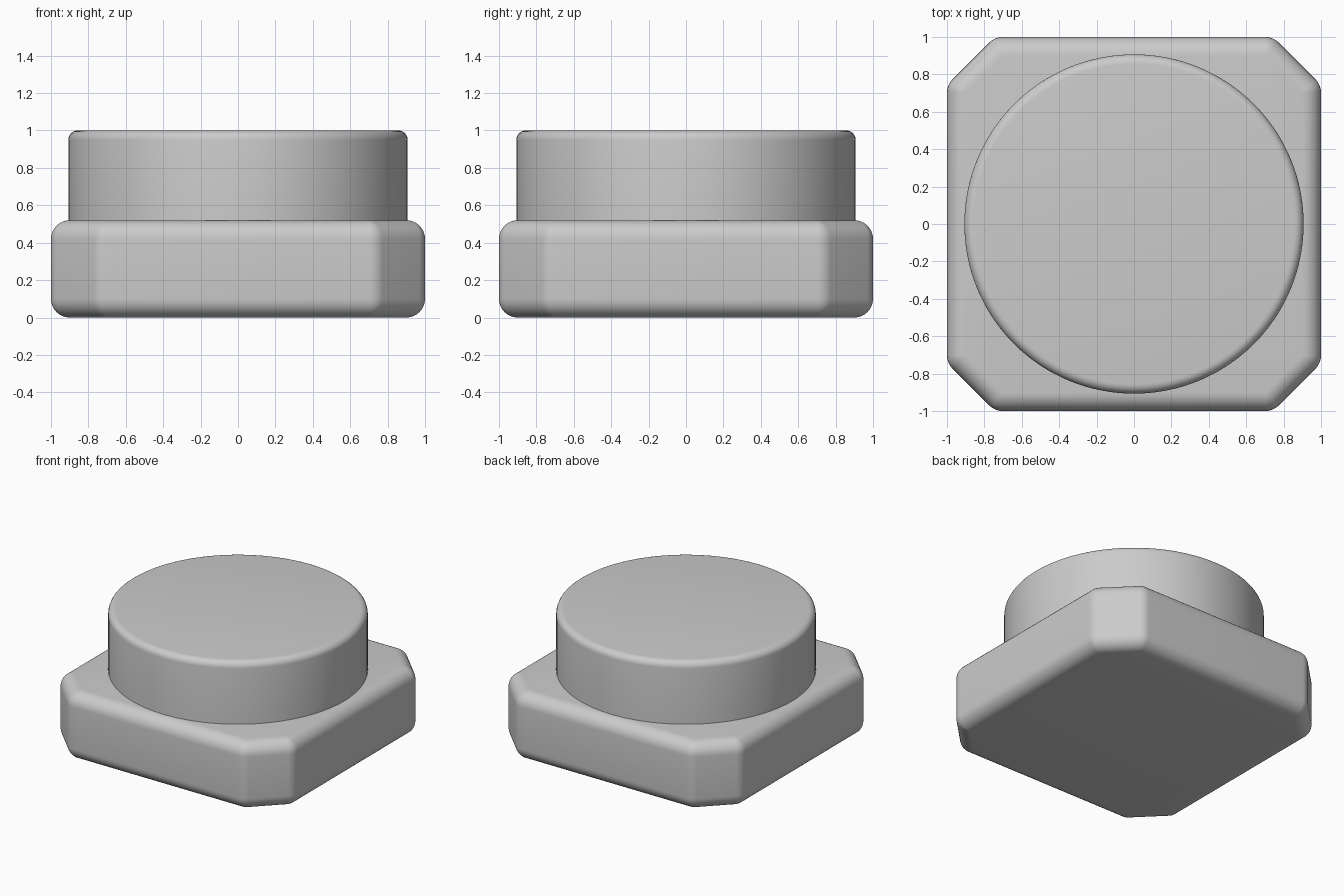
import bpy
import bmesh
from math import pi, sin, cos, radians

cube = bpy.data.objects.get("Cube")
if cube:
    bpy.data.objects.remove(cube)

gray = bpy.data.materials.new("plain gray")
gray.use_nodes = True
color = (0.6, 0.6, 0.6, 1)
gray.diffuse_color = color
gray.node_tree.nodes["Principled BSDF"].inputs["Base Color"].default_value = color


def add_object(name, bm):
    bmesh.ops.recalc_face_normals(bm, faces=bm.faces)
    mesh = bpy.data.meshes.new(name)
    bm.to_mesh(mesh)
    bm.free()
    mesh.materials.append(gray)
    obj = bpy.data.objects.new(name, mesh)
    bpy.context.collection.objects.link(obj)
    bpy.ops.object.select_all(action="DESELECT")
    obj.select_set(True)
    bpy.context.view_layer.objects.active = obj
    bpy.ops.object.shade_smooth_by_angle(angle=radians(35))
    return obj


# Base: square plate with cut corners, every edge filleted
RADIUS, HEIGHT, STEPS = 0.1, 0.52, 8
side, cut = 1 - RADIUS, 0.702          # centres of the corner fillets
corners = [(side, -cut), (side, cut), (cut, side), (-cut, side),
           (-side, cut), (-side, -cut), (-cut, -side), (cut, -side)]


def outline(offset):
    """Octagon grown by offset, with an arc of 45 degrees round each corner."""
    points = []
    for i, (x, y) in enumerate(corners):
        for k in range(STEPS + 1):
            a = pi / 4 * (i - 1 + k / STEPS)
            points.append((x + offset * cos(a), y + offset * sin(a)))
    return points


bm = bmesh.new()
rings = []
for centre_z, start in ((RADIUS, -pi / 2), (HEIGHT - RADIUS, 0)):
    for k in range(STEPS + 1):
        t = start + pi / 2 * k / STEPS
        z = centre_z + RADIUS * sin(t)
        rings.append([bm.verts.new((x, y, z)) for x, y in outline(RADIUS * cos(t))])
for low, high in zip(rings, rings[1:]):
    for i in range(len(low)):
        bm.faces.new((low[i - 1], low[i], high[i], high[i - 1]))
bm.faces.new(rings[0])
bm.faces.new(rings[-1])
bmesh.ops.remove_doubles(bm, verts=bm.verts, dist=0.0001)
add_object("base_plate", bm)

# Round button with a filleted top rim
bm = bmesh.new()
bmesh.ops.create_cone(bm, cap_ends=True, segments=128, radius1=0.907,
                      radius2=0.907, depth=0.5)
bmesh.ops.translate(bm, verts=bm.verts, vec=(0, 0, 0.75))
rim = [e for e in bm.edges if all(v.co.z > 0.99 for v in e.verts)]
bmesh.ops.bevel(bm, geom=rim, offset=0.05, segments=6, profile=0.5, affect="EDGES")
add_object("round_button", bm)
